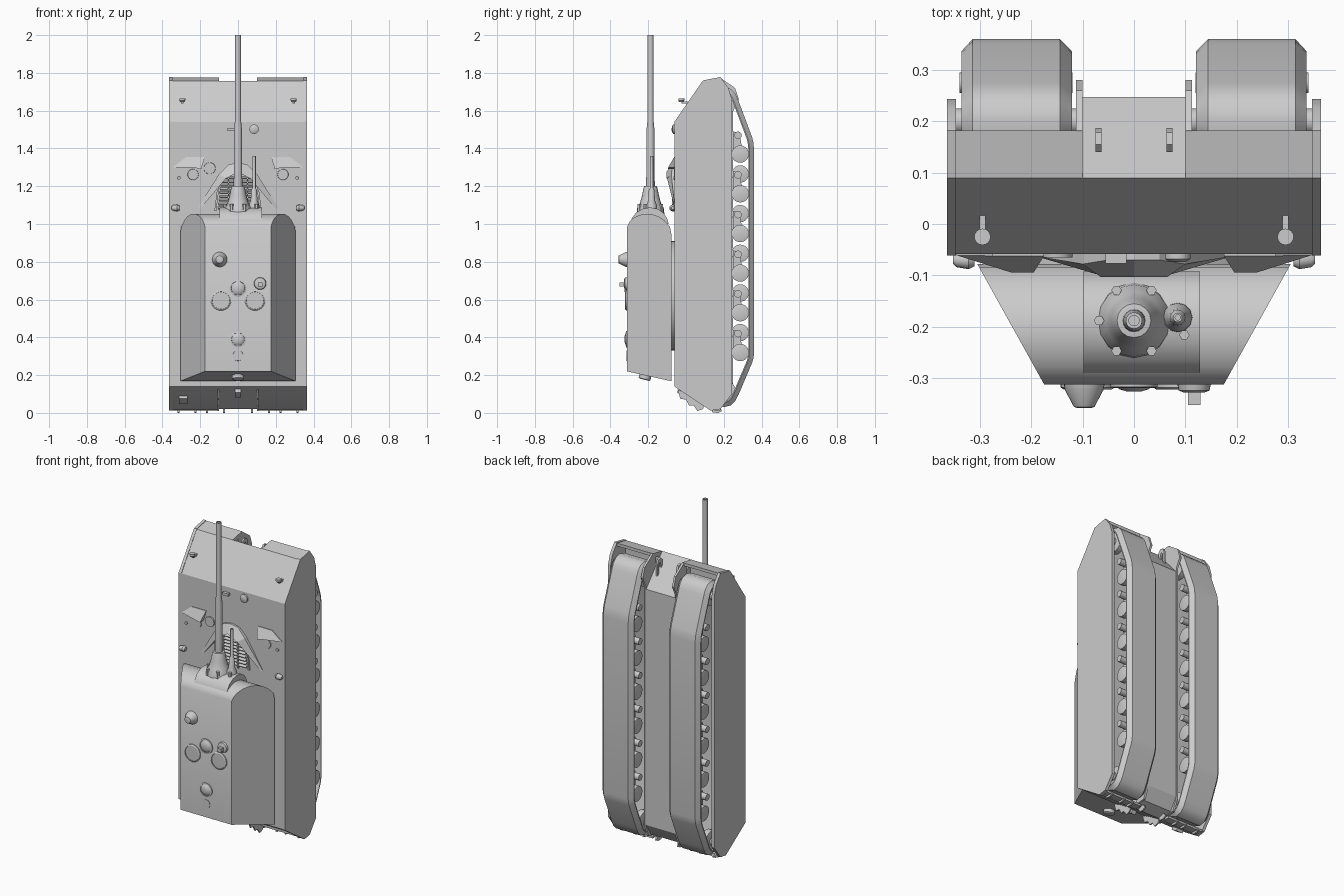
import bpy, bmesh, math
from mathutils import Vector, Matrix

DECK = -0.058


def finish(name, bm):
    bmesh.ops.recalc_face_normals(bm, faces=bm.faces)
    me = bpy.data.meshes.new(name)
    bm.to_mesh(me)
    bm.free()
    ob = bpy.data.objects.new(name, me)
    bpy.context.collection.objects.link(ob)
    return ob


def loft(name, a, b):
    # closed solid between two matching outlines
    bm = bmesh.new()
    va, vb = [bm.verts.new(p) for p in a], [bm.verts.new(p) for p in b]
    bm.faces.new(va)
    bm.faces.new(vb)
    for i in range(len(va)):
        j = (i + 1) % len(va)
        bm.faces.new((va[i], va[j], vb[j], vb[i]))
    return finish(name, bm)


def prism(name, pts, x0, x1):
    return loft(name, [(x0, y, z) for y, z in pts], [(x1, y, z) for y, z in pts])


def wedge(name, pts, s=1):
    # deck plate with a height at each corner
    return loft(name, [(s * x, DECK + .01, z) for x, z, h in pts],
                [(s * x, DECK - h, z) for x, z, h in pts])


def box(name, c, size, rx=0):
    bm = bmesh.new()
    bmesh.ops.create_cube(bm, size=1, matrix=Matrix.Translation(c) @ Matrix.Rotation(rx, 4, 'X')
                          @ Matrix.Diagonal((*size, 1)))
    return finish(name, bm)


def lathe(name, origin, profile, axis, n=24):
    # revolve (radius, height) pairs about an axis and cap the ends
    rot = Vector((0, 0, 1)).rotation_difference(Vector(axis)).to_matrix()
    bm = bmesh.new()
    rings = []
    for r, h in profile:
        rings.append([bm.verts.new(Vector(origin) + rot @ Vector(
            (r * math.cos(2 * math.pi * i / n), r * math.sin(2 * math.pi * i / n), h))) for i in range(n)])
    for p, q in zip(rings, rings[1:]):
        for i in range(n):
            j = (i + 1) % n
            bm.faces.new((p[i], p[j], q[j], q[i]))
    bm.faces.new(rings[0])
    bm.faces.new(rings[-1])
    return finish(name, bm)


def offset(pts, d):
    # shrink a convex (y, z) loop by d with mitred corners
    out, n = [], len(pts)
    c = sum((Vector(p) for p in pts), Vector((0, 0))) / n
    for i in range(n):
        p = Vector(pts[i])
        ns = []
        for e in (p - Vector(pts[i - 1]), Vector(pts[(i + 1) % n]) - p):
            m = Vector((-e.y, e.x)).normalized()
            ns.append(m if m.dot(c - p) > 0 else -m)
        m = (ns[0] + ns[1]).normalized()
        out.append(p + m * d / m.dot(ns[0]))
    return out


def track(name, path, section):
    bm = bmesh.new()
    rows = [[bm.verts.new((x, p.x, p.y)) for p in offset(path, d)] for x, d in section]
    n = len(path)
    for k in range(len(rows)):
        a, b = rows[k - 1], rows[k]
        for i in range(n):
            j = (i + 1) % n
            bm.faces.new((a[i], a[j], b[j], b[i]))
    return finish(name, bm)


# hull: central body, full-width upper body, side skirts
prism("hull_body", [(DECK, .14), (.13, .02), (.2, .045), (.247, .12), (.247, 1.58), (.09, 1.757),
                    (DECK, 1.54)], -.1, .1)
for s in (-1, 1):
    prism("sponson", [(DECK, .14), (.13, .015), (.182, .012), (.182, .025), (.1, .06), (.1, 1.72),
                      (.182, 1.757), (.182, 1.775), (.09, 1.757), (DECK, 1.54)], s * .1, s * .346)
    prism("side_skirt", [(DECK - .003, .14), (.13, .012), (.182, .02), (.243, .1), (.243, 1.66), (.225, 1.72),
                         (.182, 1.778), (.09, 1.76), (DECK - .003, 1.542)], s * .346, s * .364)
    prism("inner_guard", [(.15, .03), (.22, .04), (.25, .12), (.25, 1.6), (.28, 1.66), (.26, 1.72),
                          (.18, 1.775), (.15, 1.76)], s * .1, s * .113)

# running gear
path = [(.2, 1.725), (.238, 1.715), (.262, 1.69), (.275, 1.66), (.35, 1.46), (.356, 1.435), (.36, 1.40), (.36, .31),
        (.356, .285), (.35, .265), (.28, .10), (.262, .065), (.238, .04), (.2, .03), (.15, .05), (.12, .1),
        (.12, 1.66), (.15, 1.71)]
for s in (-1, 1):
    track("track_band", path, [(s * .121, .024), (s * .144, 0), (s * .314, 0), (s * .336, .024),
                               (s * .336, .03), (s * .121, .03)])
    for i in range(6):
        z = .34 + i * .21
        for x in (.13, .185, .24, .295):
            dz = 0 if x in (.13, .295) else .105
            if z + dz < 1.45:
                lathe("road_wheel", (s * x, .287, z + dz - .02), [(.03, -.004), (.046, 0), (.046, .032), (.03, .036)],
                      (s, 0, 0), 20)
        lathe("wheel_arm_pivot", (s * .12, .275, z + .08), [(.02, 0), (.02, .22)], (s, 0, 0), 12)
        prism("wheel_arm", [(.25, z - .03), (.3, z - .02), (.285, z + .09), (.25, z + .1)], s * .17, s * .18)
        prism("wheel_arm", [(.25, z - .03), (.3, z - .02), (.285, z + .09), (.25, z + .1)], s * .28, s * .29)
    for nm, y, z, r in (("drive_sprocket", .2, .115, .062), ("idler_wheel", .2, 1.635, .062)):
        for x in (.14, .28):
            lathe(nm, (s * x, y, z), [(r * .6, -.005), (r, 0), (r, .035), (r * .6, .04)], (s, 0, 0))
        lathe(nm + "_axle", (s * .1, y, z), [(.025, 0), (.025, .25)], (s, 0, 0), 16)

# turret: rolled front, sides leaning inward
tp = [(-.312, .22), (-.312, .985), (-.3, 1.01), (-.28, 1.03), (-.25, 1.046), (-.215, 1.054), (-.18, 1.052),
      (-.145, 1.04), (-.115, 1.02), (-.085, .985), (-.078, .95), (-.078, .168)]
wid = lambda y: .305 + (y + .078) * .13 / .234
loft("turret", [(-wid(y), y, z) for y, z in tp], [(wid(y), y, z) for y, z in tp])
lathe("turret_ring", (0, -.055, .62), [(.29, 0), (.29, .03)], (0, -1, 0), 48)
lathe("turret_rear_hatch", (0, -.215, .199), [(.032, 0), (.032, .02), (.026, .024)], (0, -.24, -.97))

# mantlet and guns
prism("mantlet", [(-.294, 1.005), (-.287, 1.03), (-.265, 1.06), (-.23, 1.08), (-.19, 1.088), (-.15, 1.08),
                  (-.12, 1.06), (-.1, 1.03), (-.092, 1.0)], -.098, .128)
gy = -.188
lathe("main_gun_mount", (0, gy, 0), [(.074, 1.05), (.07, 1.085), (.056, 1.11), (.045, 1.15), (.037, 1.19),
                                     (.033, 1.2), (.02, 1.202)], (0, 0, 1), 16)
lathe("main_gun_barrel", (0, gy, 0), [(.023, 1.15), (.021, 1.5), (.016, 1.55), (.016, 2.0), (.01, 2.0), (.01, 1.9)],
      (0, 0, 1), 16)
lathe("second_gun", (.085, gy + .006, 0), [(.03, 1.05), (.028, 1.1), (.018, 1.125), (.015, 1.18), (.009, 1.19),
                                           (.009, 1.36), (.005, 1.36), (.005, 1.3)], (0, 0, 1), 12)
for i in range(6):
    a = i * math.pi / 3
    r = .068 if i else .098
    lathe("mount_bolt", (r * math.cos(a), gy + r * math.sin(a) + (0 if i else -.028), 1.05),
          [(.01, 0), (.01, .055)], (0, 0, 1), 6)

# turret roof fittings
RY, UP = -.31, (0, -1, 0)
lathe("roof_sight", (-.097, RY, .812), [(.04, 0), (.038, .012), (.02, .046), (.014, .048)], UP)
for x in (-.09, .09):
    lathe("roof_hatch", (x, RY, .595), [(.053, 0), (.053, .008), (.047, .012), (.046, .009)], UP, 28)
for z, r in ((.66, .046), (.39, .043)):
    lathe("roof_vent", (0, RY, z), [(r, 0), (r, .007), (r * .8, .009), (r * .78, .006), (r * .6, .012),
                                    (r * .3, .016)], UP, 28)
lathe("roof_plug", (0, RY, .303), [(.028, 0), (.027, .004)], UP)
lathe("launcher_base", (.117, RY, .685), [(.033, 0), (.03, .014), (.02, .018)], UP)
box("launcher", (.117, -.335, .68), (.024, .034, .022))

# central air intake: hood, side wings and slats
for s in (-1, 1):
    wedge("intake_wing", [(.2, 1.08, .002), (.21, 1.09, .002), (.1, 1.265, .02), (.065, 1.24, .042)], s)
    wedge("intake_hood", [(.1, 1.265, .02), (.05, 1.315, .012), (0, 1.325, .012), (0, 1.275, .045), (.065, 1.24, .045)], s)
    wedge("vent_hood", [(.345, 1.30, .003), (.275, 1.355, .004), (.175, 1.355, .004), (.195, 1.29, .036),
                        (.24, 1.30, .036)], s)
    wedge("intake_rail", [(.115, 1.07, .012), (.125, 1.07, .012), (.105, 1.23, .012), (.095, 1.23, .012)], s)
    lathe("deck_port", (s * .238, DECK, 1.262), [(.029, 0), (.028, .005)], UP)
    lathe("deck_bolt", (s * .312, DECK, 1.243), [(.009, 0), (.008, .008)], UP, 10)
    # side lifting lugs and headlights
    lathe("lifting_lug", (s * .31, -.07, 1.085), [(.012, 0), (.018, .012), (.014, .035), (.008, .042)], (s, 0, 0), 12)
    box("headlight_stand", (s * .295, -.002, 1.643), (.012, .045, .012))
    lathe("headlight", (s * .295, -.025, 1.645), [(.01, 0), (.016, .008), (.016, .02)], (0, 0, 1), 16)
    # front tow hooks
    prism("front_hook", [(.14, 1.68), (.14, 1.735), (.155, 1.75), (.178, 1.745), (.187, 1.72), (.187, 1.64),
                         (.177, 1.65), (.172, 1.715), (.16, 1.725), (.152, 1.69)], s * .063, s * .075)
    # rear plate fins and hooks
    prism("rear_fin", [(-.045, .125), (-.03, .075), (.0, .07), (.015, .04), (.04, .04), (.06, .01),
                       (.09, .02), (.1, .05)], s * .1, s * .108)
    for x in (.07, .16, .22, .31):
        prism("rear_hook", [(.13, .04), (.14, .002), (.17, 0), (.19, .01), (.18, .03)], s * x, s * (x + .01))
for i in range(9):
    z = 1.085 + i * .02
    box("intake_slat", (0, DECK - .008, z), (.21 - i * .004, .018, .006), .5)
for x in (-.05, 0, .05):
    box("intake_bar", (x, DECK - .01, 1.16), (.006, .014, .19))

# forward deck fittings and rear plate boxes
lathe("driver_hatch", (-.15, DECK, 1.295), [(.031, 0), (.03, .007)], UP)
lathe("driver_periscope", (.085, DECK, 1.502), [(.025, 0), (.025, .01), (.015, .016)], UP)
box("deck_block", (-.035, DECK - .008, 1.5), (.04, .022, .016))
RA = math.atan2(-.12, .188)
box("rear_box", (-.29, .035, .07), (.045, .05, .02), RA)
box("rear_tow_block", (0, -.02, .108), (.03, .05, .03), RA)

# smooth the rolled and turned surfaces, keep edges crisp
bpy.ops.object.select_all(action='SELECT')
bpy.context.view_layer.objects.active = bpy.context.selected_objects[0]
bpy.ops.object.shade_smooth_by_angle(angle=math.radians(32))
